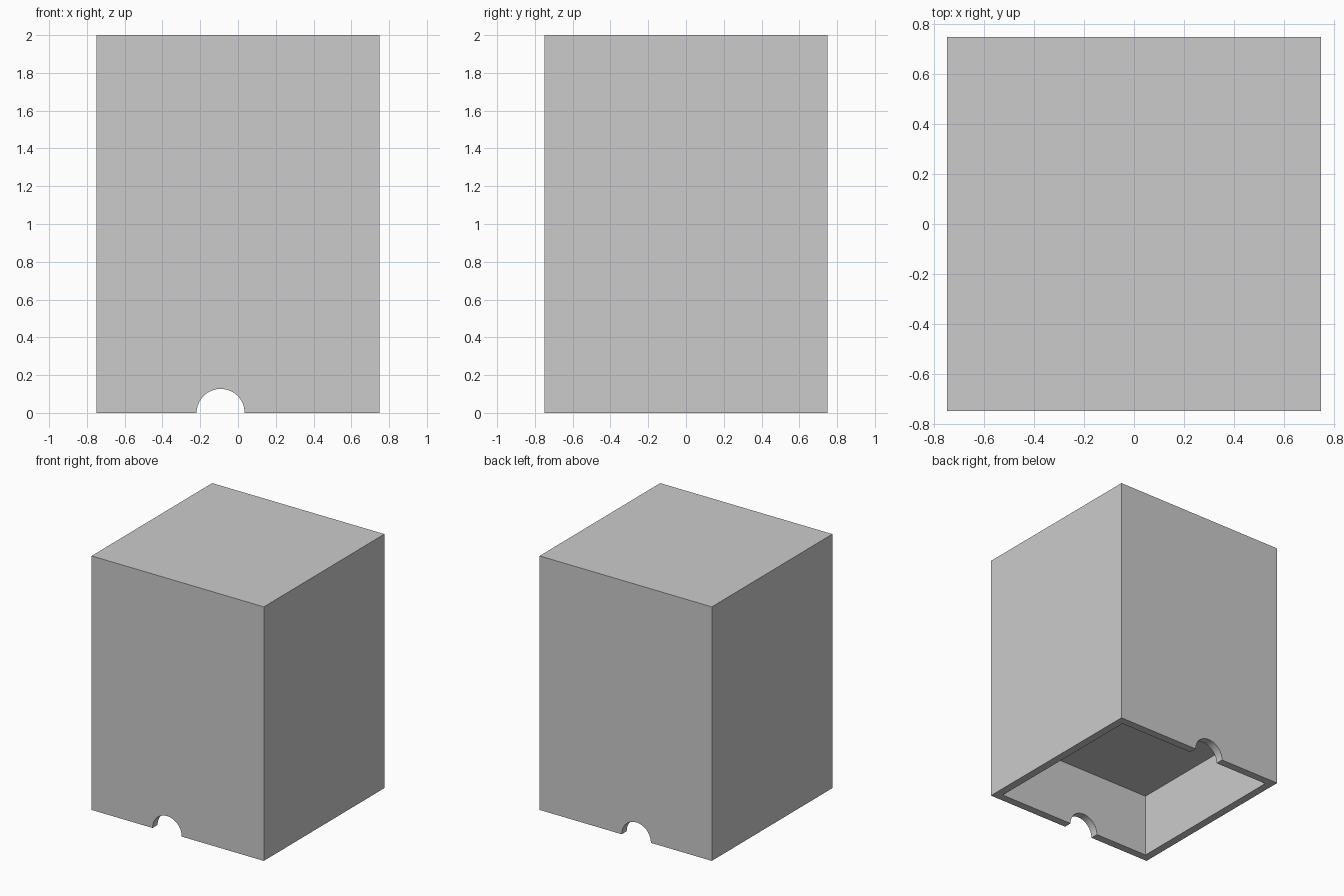
import bpy
import math

if "Cube" in bpy.data.objects:
    bpy.data.objects.remove(bpy.data.objects["Cube"])

SIDE, HEIGHT = 1.5, 2.0
WALL, DEPTH = 0.0625, 0.5
NOTCH_X, NOTCH_R = -0.092, 0.127


def box(name, width, z0, z1):
    bpy.ops.mesh.primitive_cube_add(size=1, location=(0, 0, (z0 + z1) / 2))
    ob = bpy.context.object
    ob.name = name
    ob.scale = (width, width, z1 - z0)
    bpy.ops.object.transform_apply(location=True, rotation=True, scale=True)
    return ob


def cut(target, cutter):
    cutter.hide_render = True
    mod = target.modifiers.new(cutter.name, 'BOOLEAN')
    mod.operation = 'DIFFERENCE'
    mod.solver = 'EXACT'
    mod.object = cutter
    bpy.context.view_layer.objects.active = target
    bpy.ops.object.modifier_apply(modifier=mod.name)
    bpy.data.objects.remove(cutter, do_unlink=True)


# Main block
body = box("box_body", SIDE, 0, HEIGHT)

# Open recess in the underside
cut(body, box("recess_cutter", SIDE - 2 * WALL, -0.2, DEPTH))

# Half-round cable notches through the front and back walls
bpy.ops.mesh.primitive_cylinder_add(vertices=64, radius=NOTCH_R, depth=SIDE + 0.4,
                                    location=(NOTCH_X, 0, 0),
                                    rotation=(math.pi / 2, 0, 0))
notch = bpy.context.object
notch.name = "notch_cutter"
bpy.ops.object.transform_apply(location=True, rotation=True, scale=True)
cut(body, notch)

# Smooth the notch arcs, keep the box edges sharp
bpy.ops.object.select_all(action='DESELECT')
body.select_set(True)
bpy.context.view_layer.objects.active = body
bpy.ops.object.shade_smooth_by_angle(angle=math.radians(30))
